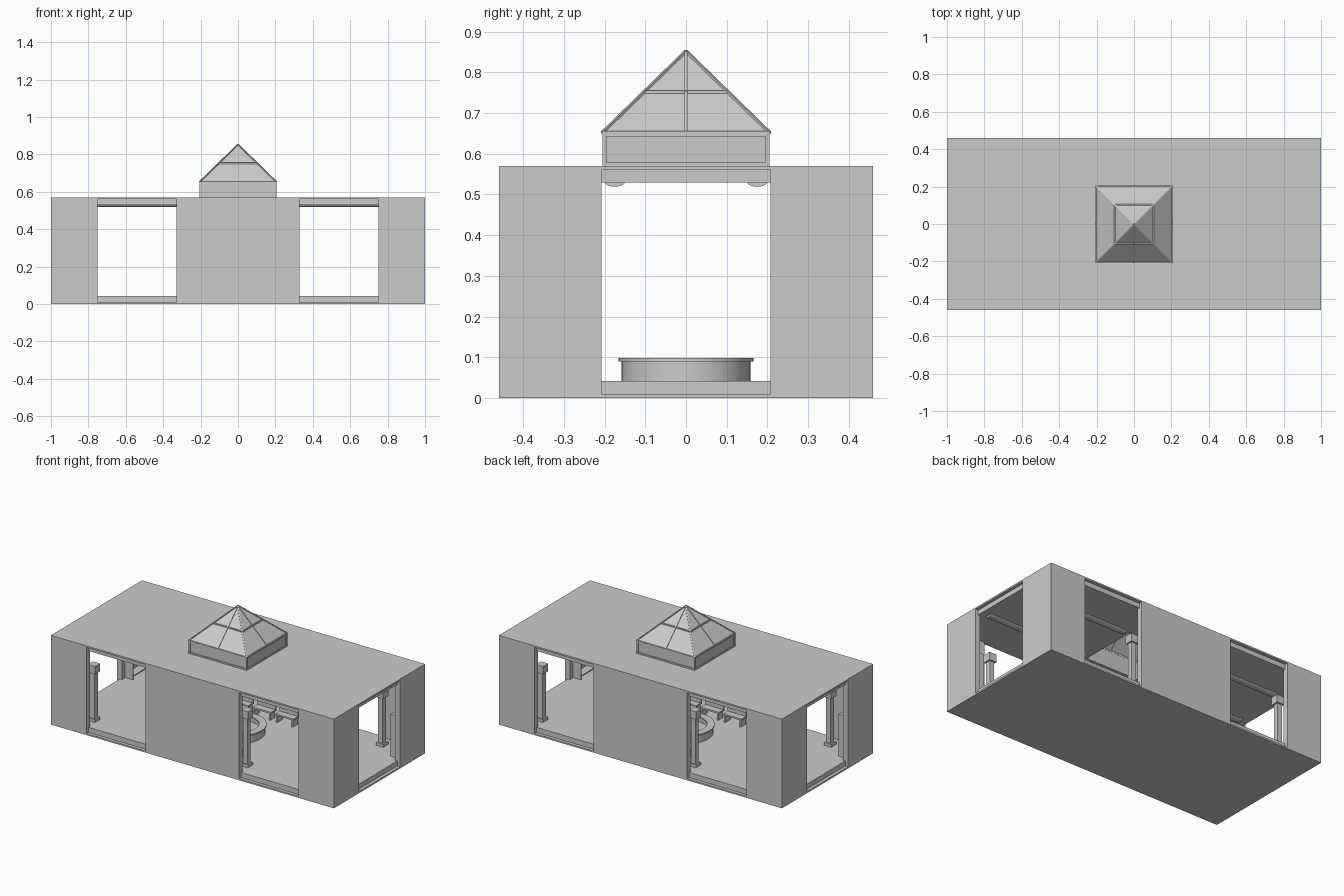
import bpy, bmesh, math
from mathutils import Vector

if "Cube" in bpy.data.objects:
    bpy.data.objects.remove(bpy.data.objects["Cube"])


def make(name, bm, smooth=False):
    bmesh.ops.recalc_face_normals(bm, faces=bm.faces)
    me = bpy.data.meshes.new(name)
    bm.to_mesh(me)
    bm.free()
    ob = bpy.data.objects.new(name, me)
    bpy.context.collection.objects.link(ob)
    if smooth:
        bpy.context.view_layer.objects.active = ob
        ob.select_set(True)
        bpy.ops.object.shade_smooth_by_angle(angle=math.radians(30))
        ob.select_set(False)
    return ob


def add_box(bm, x0, x1, y0, y1, z0, z1):
    r = bmesh.ops.create_cube(bm, size=1)
    for v in r['verts']:
        v.co = Vector(((x0 + x1) / 2 + v.co.x * (x1 - x0),
                       (y0 + y1) / 2 + v.co.y * (y1 - y0),
                       (z0 + z1) / 2 + v.co.z * (z1 - z0)))


def boxes(name, *dims):
    bm = bmesh.new()
    for d in dims:
        add_box(bm, *d)
    return make(name, bm)


def cut(ob, *dims):
    for d in dims:
        c = boxes("cutter", d)
        c.hide_render = True
        m = ob.modifiers.new("cut", 'BOOLEAN')
        m.operation, m.solver, m.object = 'DIFFERENCE', 'EXACT', c
        bpy.context.view_layer.objects.active = ob
        bpy.ops.object.modifier_apply(modifier=m.name)
        bpy.data.objects.remove(c)


def bars(name, pairs, w):
    bm = bmesh.new()
    for a, b in pairs:
        a, b = Vector(a), Vector(b)
        r = bmesh.ops.create_cube(bm, size=1)
        q = (b - a).to_track_quat('Z', 'Y')
        for v in r['verts']:
            v.co = (a + b) / 2 + q @ Vector((v.co.x * w, v.co.y * w, v.co.z * (b - a).length))
    return make(name, bm)


def lathe(name, profile, n=48):
    # closed profile of (radius, height) swept around z
    bm = bmesh.new()
    rings = [[bm.verts.new((r * math.cos(2 * math.pi * i / n), r * math.sin(2 * math.pi * i / n), z))
              for r, z in profile] for i in range(n)]
    k = len(profile)
    for i in range(n):
        a, b = rings[i], rings[(i + 1) % n]
        for j in range(k):
            bm.faces.new((a[j], a[(j + 1) % k], b[(j + 1) % k], b[j]))
    return make(name, bm, True)


# Outer shell with hollow hall, doorways on all four sides and a roof opening
shell = boxes("building_shell", (-1, 1, -.46, .46, 0, .57))
cut(shell, (-.965, .965, -.425, .425, .01, .56),
    (-.75, -.33, -.6, .6, .01, .56), (.33, .75, -.6, .6, .01, .56),
    (-1.2, 1.2, -.208, .208, .01, .56), (-.19, .19, -.19, .19, .5, .7))

# Floor and ceiling, slightly recessed in the doorways
boxes("floor_slab", (-.98, .98, -.44, .44, .01, .042))
ceiling = boxes("ceiling_slab", (-.98, .98, -.44, .44, .53, .56))
cut(ceiling, (-.19, .19, -.19, .19, .5, .7))

# Rounded light strips along the ceiling
for s in (-1, 1):
    bm = bmesh.new()
    for x0, x1 in ((-.93, -.22), (.22, .93)):
        prof = [(s * .175 + .025 * math.cos(math.pi * i / 8),
                 .531 - .012 * math.sin(math.pi * i / 8)) for i in range(9)]
        e = [[bm.verts.new((x, y, z)) for y, z in prof] for x in (x0, x1)]
        for i in range(9):
            j = (i + 1) % 9
            bm.faces.new((e[0][i], e[0][j], e[1][j], e[1][i]))
        bm.faces.new(e[0])
        bm.faces.new(e[1])
    make("ceiling_light_strip", bm, True)

# Skylight base: panes, rails and corner posts
R, Z0, Z1, ZT = .205, .57, .652, .852
bm = bmesh.new()
p = .198
for s in (-1, 1):
    add_box(bm, -p, p, s * p - .002, s * p + .002, Z0, Z1)
    add_box(bm, s * p - .002, s * p + .002, -p, p, Z0, Z1)
make("skylight_side_panes", bm)
corners = [(-1, -1), (1, -1), (1, 1), (-1, 1)]
f = .2
pairs = []
for i, (x, y) in enumerate(corners):
    u, v = corners[(i + 1) % 4]
    pairs.append(((x * f, y * f, Z0), (x * f, y * f, Z1)))
    for z in (Z0 + .004, Z1 - .004):
        pairs.append(((x * f, y * f, z), (u * f, v * f, z)))
bars("skylight_base_frame", pairs, .01)

# Pyramid roof glass
bm = bmesh.new()
apex = bm.verts.new((0, 0, ZT))
ring = [bm.verts.new((x * R, y * R, Z1)) for x, y in corners]
for i in range(4):
    bm.faces.new((ring[i], ring[(i + 1) % 4], apex))
make("skylight_pyramid_glass", bm)

# Pyramid glazing bars: hips, eaves, middle rails and centre bars
pairs = []
for i, (x, y) in enumerate(corners):
    u, v = corners[(i + 1) % 4]
    pairs += [((x * R, y * R, Z1), (0, 0, ZT)),
              ((x * R, y * R, Z1), (u * R, v * R, Z1)),
              ((x * R / 2, y * R / 2, (Z1 + ZT) / 2), (u * R / 2, v * R / 2, (Z1 + ZT) / 2)),
              (((x + u) * R / 2, (y + v) * R / 2, Z1), (0, 0, ZT))]
bars("skylight_pyramid_bars", pairs, .007)

# Round basin in the middle of the hall
lathe("basin_wall", [(.158, .042), (.158, .09), (.166, .09), (.166, .098),
                     (.122, .098), (.122, .09), (.13, .09), (.13, .042)])
bm = bmesh.new()
bmesh.ops.create_circle(bm, cap_ends=True, segments=48, radius=.13)
for v in bm.verts:
    v.co.z = .06
make("basin_floor", bm)

# Posts with caps beside each doorway
for sx in (-1, 1):
    for sy in (-1, 1):
        for x in (.3, .78):
            cx, cy = sx * x, sy * .34
            boxes("display_post",
                  (cx - .016, cx + .016, cy - .016, cy + .016, .042, .35),
                  (cx - .026, cx + .026, cy - .026, cy + .026, .35, .4),
                  (cx - .026, cx + .026, cy - .026, cy + .026, .042, .06))
        # Wall shelves in the corners
        a, b = sorted((sx * .965, sx * .91))
        c, d = sorted((sy * .24, sy * .41))
        boxes("corner_shelf", *[(a, b, c, d, z, z + .008) for z in (.06, .14, .22, .30)],
              (a, b, c, c + .006, .042, .31), (a, b, d - .006, d, .042, .31))

# Benches with backs along the middle bays
for sy in (-1, 1):
    for cx in (-.16, 0, .16):
        y0, y1 = sorted((sy * .24, sy * .29))
        k0, k1 = sorted((sy * .285, sy * .295))
        boxes("bench", (cx - .065, cx + .065, y0, y1, .085, .095),
              (cx - .065, cx + .065, k0, k1, .085, .14),
              (cx - .06, cx - .05, y0, y1, .042, .086),
              (cx + .05, cx + .06, y0, y1, .042, .086))
